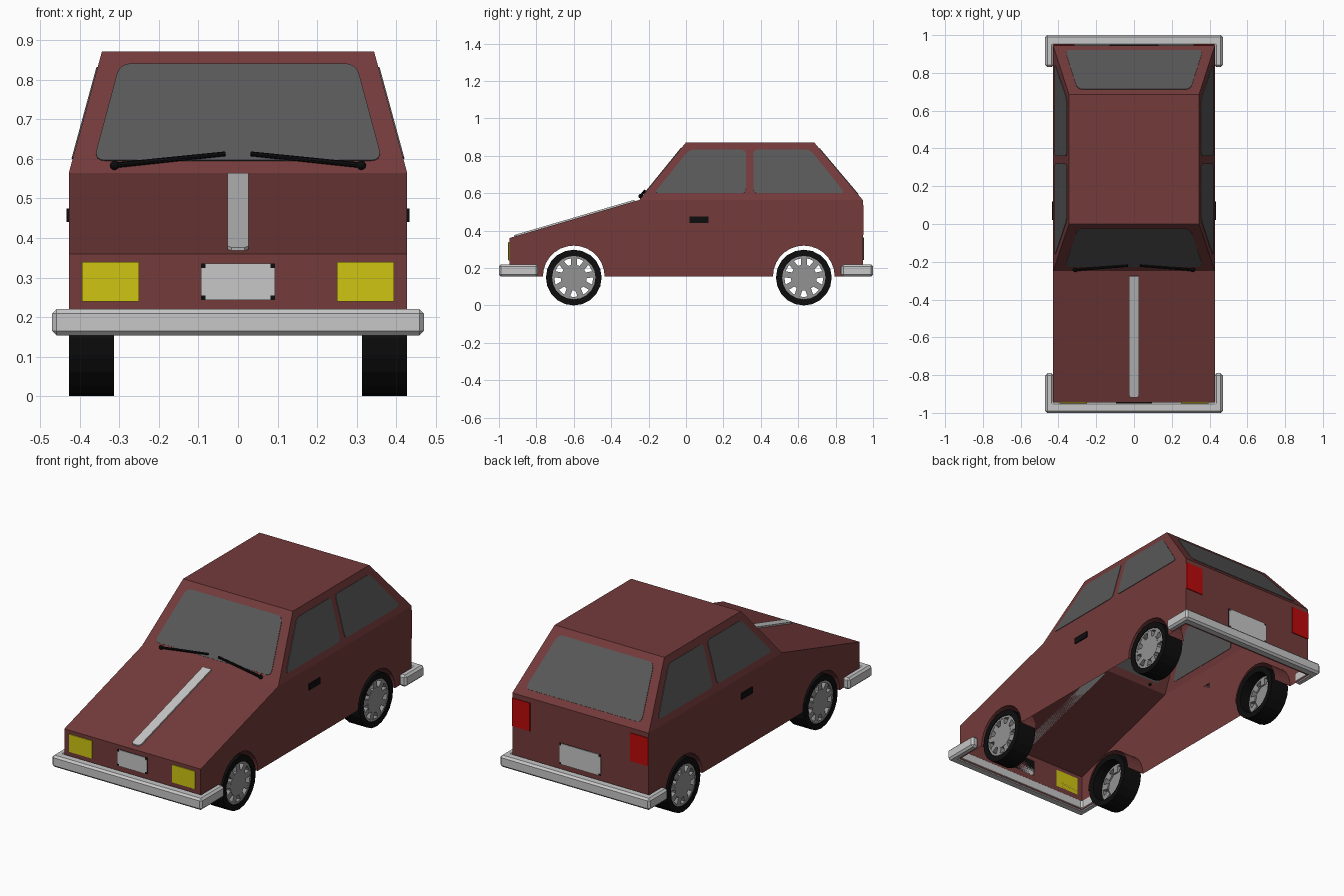
import bpy, bmesh, math
from mathutils import Vector, Matrix

if "Cube" in bpy.data.objects:
    bpy.data.objects.remove(bpy.data.objects["Cube"])


def material(name, rgb):
    m = bpy.data.materials.new(name)
    m.diffuse_color = (*rgb, 1)
    m.use_nodes = True
    m.node_tree.nodes["Principled BSDF"].inputs["Base Color"].default_value = m.diffuse_color
    return m


PAINT = material("dark red paint", (0.175, 0.043, 0.043))
GLASS = material("grey glass", (0.098, 0.098, 0.098))
CHROME = material("light grey trim", (0.57, 0.57, 0.57))
BLACK = material("black rubber", (0.004, 0.004, 0.004))
YELLOW = material("yellow lamp", (0.62, 0.56, 0.006))
RED = material("red lamp", (0.5, 0.003, 0.003))
HUB = material("wheel grey", (0.29, 0.29, 0.29))


def finish(name, bm, mat):
    bmesh.ops.remove_doubles(bm, verts=bm.verts, dist=1e-5)
    bmesh.ops.recalc_face_normals(bm, faces=bm.faces)
    me = bpy.data.meshes.new(name)
    bm.to_mesh(me)
    bm.free()
    me.materials.append(mat)
    ob = bpy.data.objects.new(name, me)
    bpy.context.collection.objects.link(ob)
    return ob


def face(bm, pts):
    return bm.faces.new([bm.verts.new(p) for p in pts])


def prism(name, pts, vec, mat, centred=False):
    """Closed polygon extruded along a vector."""
    bm = bmesh.new()
    vec = Vector(vec)
    a = [Vector(p) - (vec / 2 if centred else vec * 0) for p in pts]
    b = [p + vec for p in a]
    face(bm, a)
    face(bm, b)
    for i in range(len(a)):
        j = (i + 1) % len(a)
        face(bm, (a[i], a[j], b[j], b[i]))
    return finish(name, bm, mat)


def rounded(pts, r=0.03, steps=4):
    """Round the corners of a 2D polygon."""
    out = []
    pts = [Vector(p) for p in pts]
    for i, p in enumerate(pts):
        a = p + (pts[i - 1] - p).normalized() * r
        b = p + (pts[(i + 1) % len(pts)] - p).normalized() * r
        for k in range(steps + 1):
            t = k / steps
            out.append(a * (1 - t) ** 2 + p * 2 * t * (1 - t) + b * t * t)
    return out


def rect(x0, x1, z0, z1, y):
    return [(x0, y, z0), (x1, y, z0), (x1, y, z1), (x0, y, z1)]


# Body: open-bottomed shell with leaning cabin and wheel arches
W, TOPW, BELT, ROOF, BASE, END = 0.428, 0.344, 0.564, 0.872, 0.155, 0.945
AXLES = (-0.60, 0.63)
outline = [(-END, BASE, W), (-END, 0.36, W), (-0.25, BELT, W), (0, ROOF, TOPW),
           (0.685, ROOF, TOPW), (END, BELT, W), (END, BASE, W)]
bm = bmesh.new()
for (y0, z0, w0), (y1, z1, w1) in zip(outline, outline[1:]):
    face(bm, [(-w0, y0, z0), (w0, y0, z0), (w1, y1, z1), (-w1, y1, z1)])
arches = [[(c - 0.165 * math.cos(math.pi * k / 14), BASE + 0.165 * math.sin(math.pi * k / 14))
           for k in range(15)] for c in AXLES]
lower = [(-END, BASE)] + arches[0] + arches[1] + [(END, BASE), (END, BELT), (-0.25, BELT), (-END, 0.36)]
for s in (1, -1):
    face(bm, [(s * W, y, z) for y, z in lower])
    face(bm, [(s * w, y, z) for y, z, w in outline[2:6]])
    for arch in arches:
        for (y0, z0), (y1, z1) in zip(arch, arch[1:]):
            face(bm, [(s * W, y0, z0), (s * W, y1, z1), (s * 0.32, y1, z1), (s * 0.32, y0, z0)])
finish("body", bm, PAINT)

# Windscreen and rear window
pane = rounded([(-0.365, 0.595), (0.365, 0.595), (0.299, 0.84), (-0.299, 0.84)])
for name, yb, yt in (("windscreen", -0.25, 0), ("rear_window", END, 0.685)):
    pts = [(p.x, yb + (yt - yb) * (p.y - BELT) / (ROOF - BELT), p.y) for p in pane]
    n = Vector((0, BELT - ROOF, yt - yb)).normalized()
    prism(name, pts, n * 0.006, GLASS, True)

# Side windows
side_panes = {
    "front_side_window": [(-0.17, 0.60), (0.32, 0.60), (0.32, 0.832), (0.018, 0.832)],
    "rear_side_window": [(0.36, 0.60), (0.85, 0.60), (0.665, 0.832), (0.36, 0.832)]}
for name, poly in side_panes.items():
    for s in (1, -1):
        pts = [(s * (W + (TOPW - W) * (p.y - BELT) / (ROOF - BELT)), p.x, p.y) for p in rounded(poly, 0.025)]
        n = Vector((s * (ROOF - BELT), 0, W - TOPW)).normalized()
        prism(name, pts, n * 0.006, GLASS, True)

# Bumpers: U-shaped bevelled bars
for name, f, tip in (("front_bumper", -1, 0.79), ("rear_bumper", 1, 0.83)):
    half = [(0.47, 1.0), (0.47, tip), (W - 0.002, tip), (W - 0.002, END - 0.002)]
    u = half + [(-x, y) for x, y in reversed(half)]
    ob = prism(name, [(x, f * y, 0.154) for x, y in u], (0, 0, 0.066), CHROME)
    bev = ob.modifiers.new("bevel", 'BEVEL')
    bev.width, bev.segments = 0.011, 1

# Bonnet stripe, lying on the slope
slope = (BELT - 0.36) / (END - 0.25)
hood = [(x, y, 0.36 + (y + END) * slope) for x, y in
        ((-0.027, -0.905), (-0.017, -0.917), (0.017, -0.917), (0.027, -0.905), (0.027, -0.275), (-0.027, -0.275))]
prism("bonnet_stripe", hood, (0, -0.002, 0.008), CHROME)

# Lamps and door handles
for s in (1, -1):
    prism("headlamp", rect(s * 0.25, s * 0.395, 0.24, 0.34, -END), (0, -0.005, 0), YELLOW)
    prism("tail_lamp", rect(s * 0.315, s * 0.427, 0.378, 0.537, END), (0, 0.005, 0), RED)
    prism("door_handle", [(s * W, 0.02, 0.44), (s * W, 0.12, 0.44), (s * W, 0.12, 0.475), (s * W, 0.02, 0.475)],
          (s * 0.006, 0, 0), BLACK)

# Number plates: light plate with notched corners over a black backing
for name, f, hw, z0, z1 in (("front_plate", -1, 0.094, 0.243, 0.336), ("rear_plate", 1, 0.13, 0.243, 0.362)):
    prism(name + "_backing", rect(-hw, hw, z0, z1, f * END), (0, f * 0.003, 0), BLACK)
    c = 0.012
    pts = [(-hw + c, z0), (hw - c, z0), (hw - c, z0 + c), (hw, z0 + c), (hw, z1 - c), (hw - c, z1 - c),
           (hw - c, z1), (-hw + c, z1), (-hw + c, z1 - c), (-hw, z1 - c), (-hw, z0 + c), (-hw + c, z0 + c)]
    prism(name, [(x, f * END, z) for x, z in pts], (0, f * 0.006, 0), CHROME)

# Wipers: rod with a round pivot
for s in (1, -1):
    a, b = Vector((s * 0.312, -0.243, 0.584)), Vector((s * 0.032, -0.221, 0.613))
    bm = bmesh.new()
    rot = (b - a).to_track_quat('Z', 'Y').to_matrix().to_4x4()
    bmesh.ops.create_cone(bm, cap_ends=True, segments=8, radius1=0.007, radius2=0.006,
                          depth=(b - a).length, matrix=Matrix.Translation((a + b) / 2) @ rot)
    bmesh.ops.create_icosphere(bm, subdivisions=2, radius=0.012, matrix=Matrix.Translation(a))
    finish("wiper", bm, BLACK)


def ring(bm, s, c, x0, x1, r0, r1, n):
    """Square-section ring about the axle."""
    def p(x, r, k):
        t = 2 * math.pi * k / n
        return (s * x, c + r * math.sin(t), 0.149 + r * math.cos(t))
    sec = [(x0, r0), (x1, r0), (x1, r1), (x0, r1)]
    for k in range(n):
        for i in range(4):
            (xa, ra), (xb, rb) = sec[i], sec[(i + 1) % 4]
            face(bm, [p(xa, ra, k), p(xb, rb, k), p(xb, rb, k + 1), p(xa, ra, k + 1)])


# Wheels: tyre, then rim with hub disc and nine spokes
for s in (1, -1):
    for c in AXLES:
        bm = bmesh.new()
        ring(bm, s, c, 0.314, 0.427, 0.116, 0.149, 20)
        finish("tyre", bm, BLACK)
        bm = bmesh.new()
        ring(bm, s, c, 0.375, 0.422, 0.104, 0.1165, 20)
        bmesh.ops.create_cone(bm, cap_ends=True, segments=18, radius1=0.07, radius2=0.07, depth=0.04,
                              matrix=Matrix.Translation((s * 0.402, c, 0.149)) @ Matrix.Rotation(math.pi / 2, 4, 'Y'))
        for k in range(9):
            m = (Matrix.Translation((s * 0.397, c, 0.149)) @ Matrix.Rotation(2 * math.pi * k / 9, 4, 'X')
                 @ Matrix.Translation((0, 0, 0.086)) @ Matrix.Diagonal((0.048, 0.032, 0.044, 1)))
            bmesh.ops.create_cube(bm, size=1, matrix=m)
        finish("wheel_rim", bm, HUB)
